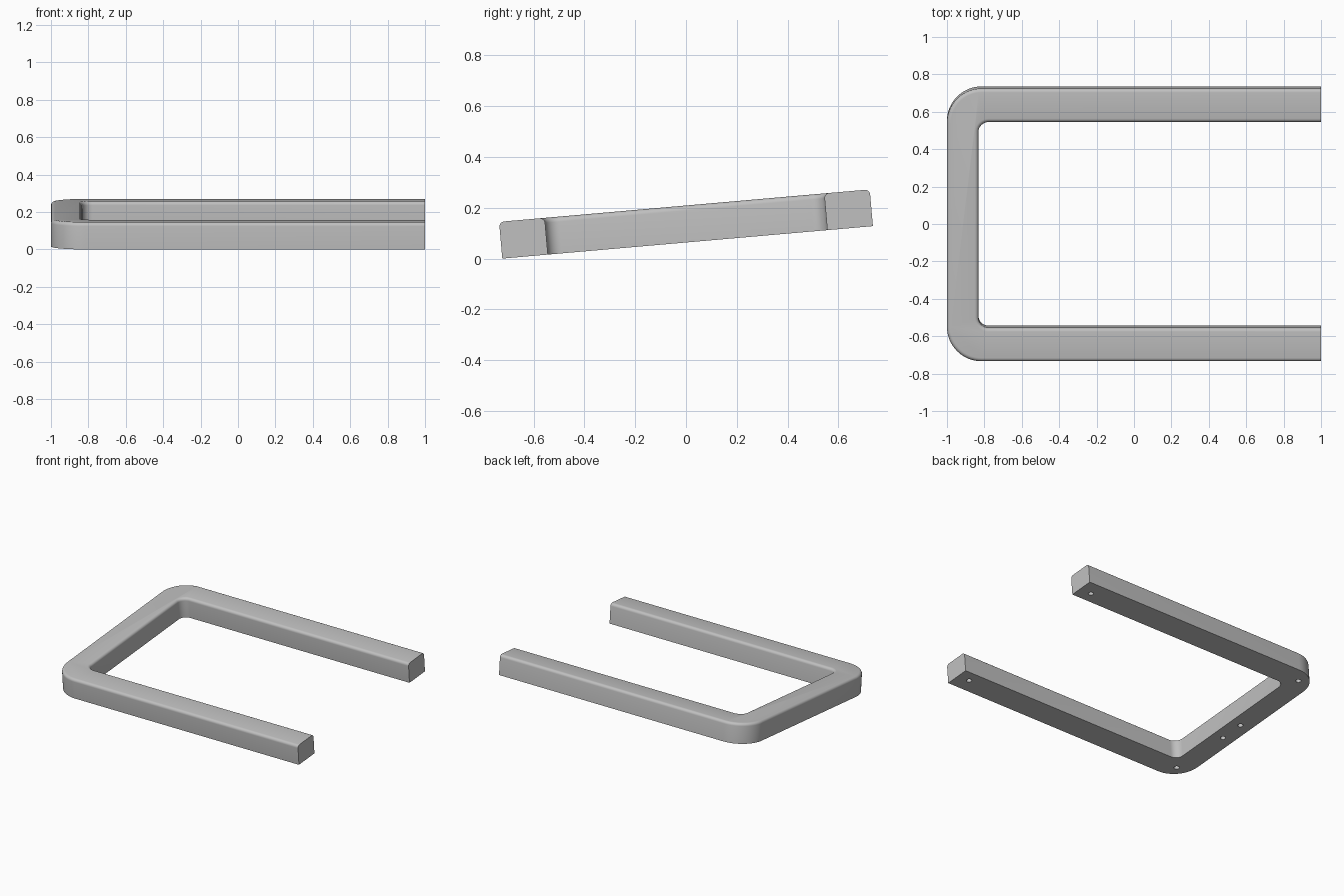
import bpy, bmesh
from math import radians, sin, cos, pi
from mathutils import Matrix

cube = bpy.data.objects.get("Cube")
if cube:
    bpy.data.objects.remove(cube)

TILT = radians(5)
HALF_OUT, HALF_IN = 0.732, 0.552      # half widths of the outer and inner outline
BACK, BACK_IN, END = -1.0, -0.832, 1.0
THICK, FILLET = 0.145, 0.02

grey = bpy.data.materials.new("plain grey")
grey.use_nodes = True
colour = (0.527, 0.527, 0.527, 1)
grey.diffuse_color = colour
grey.node_tree.nodes["Principled BSDF"].inputs["Base Color"].default_value = colour


def arc(cx, cy, r, start, steps):
    """Quarter arc, counter-clockwise from the start angle."""
    return [(cx + r * cos(start + pi / 2 * i / steps),
             cy + r * sin(start + pi / 2 * i / steps)) for i in range(steps + 1)]


def u_side(x, half, r, steps):
    """One rounded U line running from the +y end to the -y end."""
    return ([(END, half)] + arc(x + r, half - r, r, pi / 2, steps)
            + arc(x + r, r - half, r, pi, steps) + [(END, -half)])


# U-shaped frame with rounded top edges
outline = u_side(BACK, HALF_OUT, 0.185, 16) + u_side(BACK_IN, HALF_IN, 0.055, 10)[::-1]
bm = bmesh.new()
base = bm.faces.new([bm.verts.new((x, y, 0)) for x, y in outline])
ext = bmesh.ops.extrude_face_region(bm, geom=[base], use_keep_orig=True)
top = [v for v in ext["geom"] if isinstance(v, bmesh.types.BMVert)]
bmesh.ops.translate(bm, verts=top, vec=(0, 0, THICK))
bmesh.ops.recalc_face_normals(bm, faces=bm.faces)
rim = [e for e in bm.edges if all(v.co.z > THICK / 2 for v in e.verts)
       and not all(v.co.x > END - 0.001 for v in e.verts)]
bmesh.ops.bevel(bm, geom=rim, offset=FILLET, segments=5, profile=0.5, affect='EDGES')
mesh = bpy.data.meshes.new("u_frame")
bm.to_mesh(mesh)
bm.free()
frame = bpy.data.objects.new("u_frame", mesh)
bpy.context.collection.objects.link(frame)
mesh.materials.append(grey)

# Blind screw holes in the underside
holes = [(x, s * 0.63) for x in (0.905, -0.89) for s in (1, -1)]
holes += [(-0.915, 0.0), (-0.915, -0.18)]
bm = bmesh.new()
for x, y in holes:
    bmesh.ops.create_cone(bm, cap_ends=True, segments=24, radius1=0.018, radius2=0.018,
                          depth=0.16, matrix=Matrix.Translation((x, y, 0)))
cut_mesh = bpy.data.meshes.new("hole_cutter")
bm.to_mesh(cut_mesh)
bm.free()
cut_mesh.materials.append(grey)
cutter = bpy.data.objects.new("hole_cutter", cut_mesh)
bpy.context.collection.objects.link(cutter)
cutter.hide_render = True

bpy.context.view_layer.objects.active = frame
frame.select_set(True)
mod = frame.modifiers.new("screw_holes", 'BOOLEAN')
mod.operation = 'DIFFERENCE'
mod.solver = 'EXACT'
mod.object = cutter
bpy.ops.object.modifier_apply(modifier=mod.name)
bpy.data.objects.remove(cutter)
bpy.ops.object.shade_smooth_by_angle(angle=radians(35))

# Lean the whole frame so its front edge rests on the ground
frame.rotation_euler.x = TILT
frame.location = (0, THICK / 2 * sin(TILT), HALF_OUT * sin(TILT))
